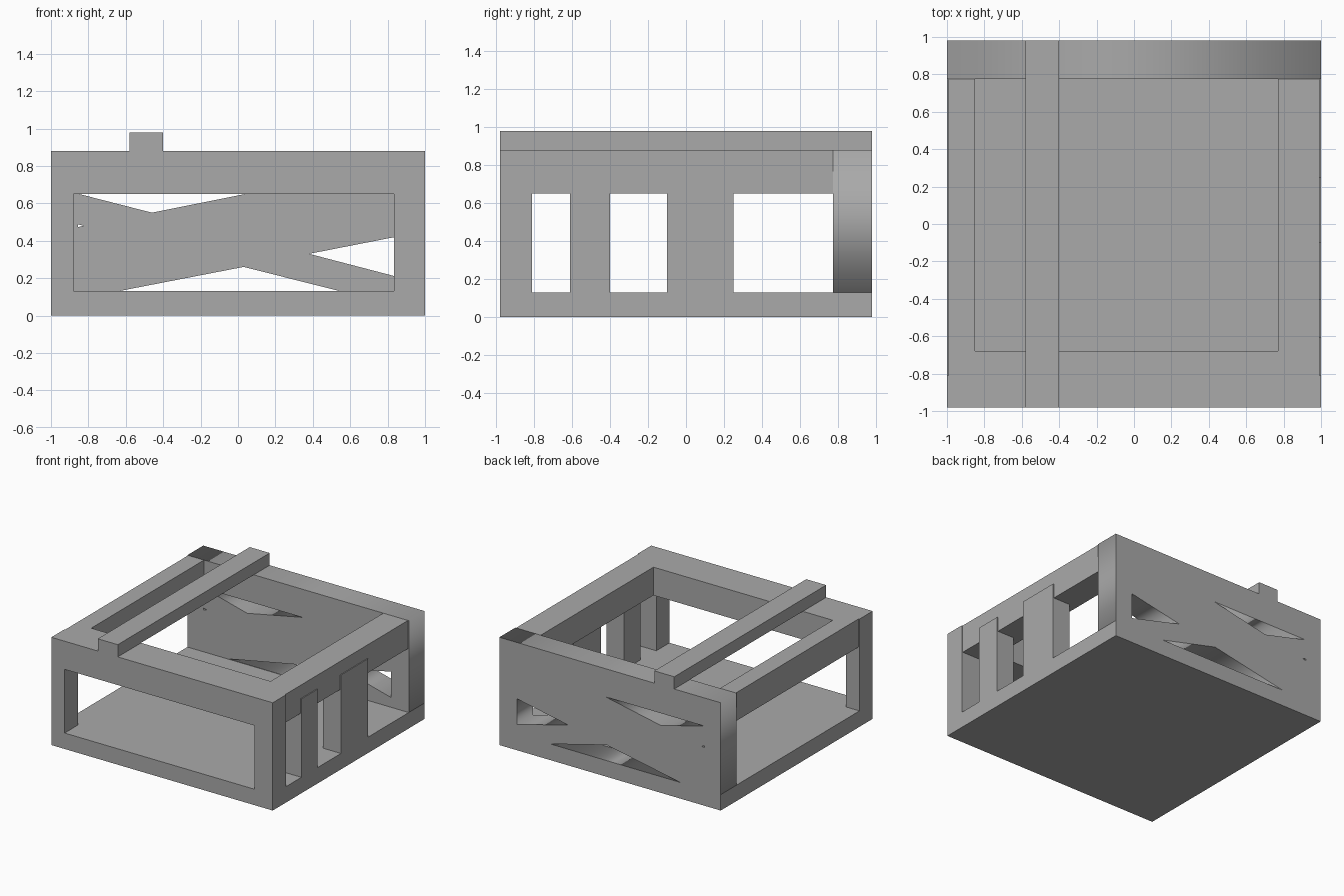
import bpy
import math

if "Cube" in bpy.data.objects:
    bpy.data.objects.remove(bpy.data.objects["Cube"])

grey = bpy.data.materials.new("plain grey")
grey.diffuse_color = (0.4, 0.4, 0.4, 1)
grey.use_nodes = True
grey.node_tree.nodes["Principled BSDF"].inputs["Base Color"].default_value = grey.diffuse_color


def box(name, x, y, z):
    """Axis-aligned block given as (min, max) on each axis."""
    verts = [(a, b, c) for a in x for b in y for c in z]
    faces = [(0, 1, 3, 2), (4, 6, 7, 5), (0, 4, 5, 1),
             (2, 3, 7, 6), (0, 2, 6, 4), (1, 5, 7, 3)]
    mesh = bpy.data.meshes.new(name)
    mesh.from_pydata(verts, [], faces)
    mesh.materials.append(grey)
    obj = bpy.data.objects.new(name, mesh)
    bpy.context.collection.objects.link(obj)
    return obj


def pierced_panel(name, outline, holes, y):
    """Flat x-z outline with holes, given thickness between two y values."""
    curve = bpy.data.curves.new(name, "CURVE")
    curve.dimensions = "2D"
    curve.fill_mode = "BOTH"
    curve.extrude = (y[1] - y[0]) / 2
    for points in [outline] + holes:
        spline = curve.splines.new("POLY")
        spline.points.add(len(points) - 1)
        for p, (px, pz) in zip(spline.points, points):
            p.co = (px, pz, 0, 1)
        spline.use_cyclic_u = True
    curve.materials.append(grey)
    obj = bpy.data.objects.new(name, curve)
    obj.rotation_euler = (math.pi / 2, 0, 0)
    obj.location = (0, (y[0] + y[1]) / 2, 0)
    bpy.context.collection.objects.link(obj)
    bpy.ops.object.select_all(action="DESELECT")
    obj.select_set(True)
    bpy.context.view_layer.objects.active = obj
    bpy.ops.object.convert(target="MESH")


SILL, HEAD, TOP = 0.13, 0.65, 0.88
FRONT, BACK = (-0.98, -0.81), (0.775, 0.98)
MIDDLE = (FRONT[1], BACK[0])

# Solid floor slab
box("floor", (-1, 1), (-0.98, 0.98), (0, SILL))

# Front wall: corner posts and lintel around one wide opening
box("front_left_post", (-1, -0.88), FRONT, (SILL, HEAD))
box("front_right_post", (0.835, 1), FRONT, (SILL, HEAD))
box("front_lintel", (-1, 1), FRONT, (HEAD, TOP))
box("front_inner_rail", (-0.85, 0.77), (FRONT[1], -0.68), (HEAD, TOP))

# Side lintels, set back a hair from the corners
box("left_lintel", (-0.993, -0.85), MIDDLE, (HEAD, TOP))
box("right_lintel", (0.77, 0.993), MIDDLE, (HEAD, TOP))

# Right wall posts lapping over the lintel
for i, y in enumerate([(-0.61, -0.40), (-0.10, 0.25)]):
    box(f"right_post_{i + 1}", (0.84, 1), y, (SILL, 0.77))

# Back wall pierced where crossing braces leave gaps
pierced_panel(
    "back_wall",
    [(-1, SILL), (1, SILL), (1, TOP), (-1, TOP)],
    [[(-0.85, 0.65), (-0.46, 0.55), (0.04, 0.65)],
     [(-0.63, 0.132), (0.03, 0.26), (0.54, 0.132)],
     [(0.38, 0.33), (0.84, 0.42), (0.84, 0.21)],
     [(-0.855, 0.487), (-0.855, 0.473), (-0.825, 0.48)]],
    BACK)

# Loose beam lying across the roof opening
box("roof_beam", (-0.58, -0.40), (-0.98, 0.98), (TOP, 0.98))
